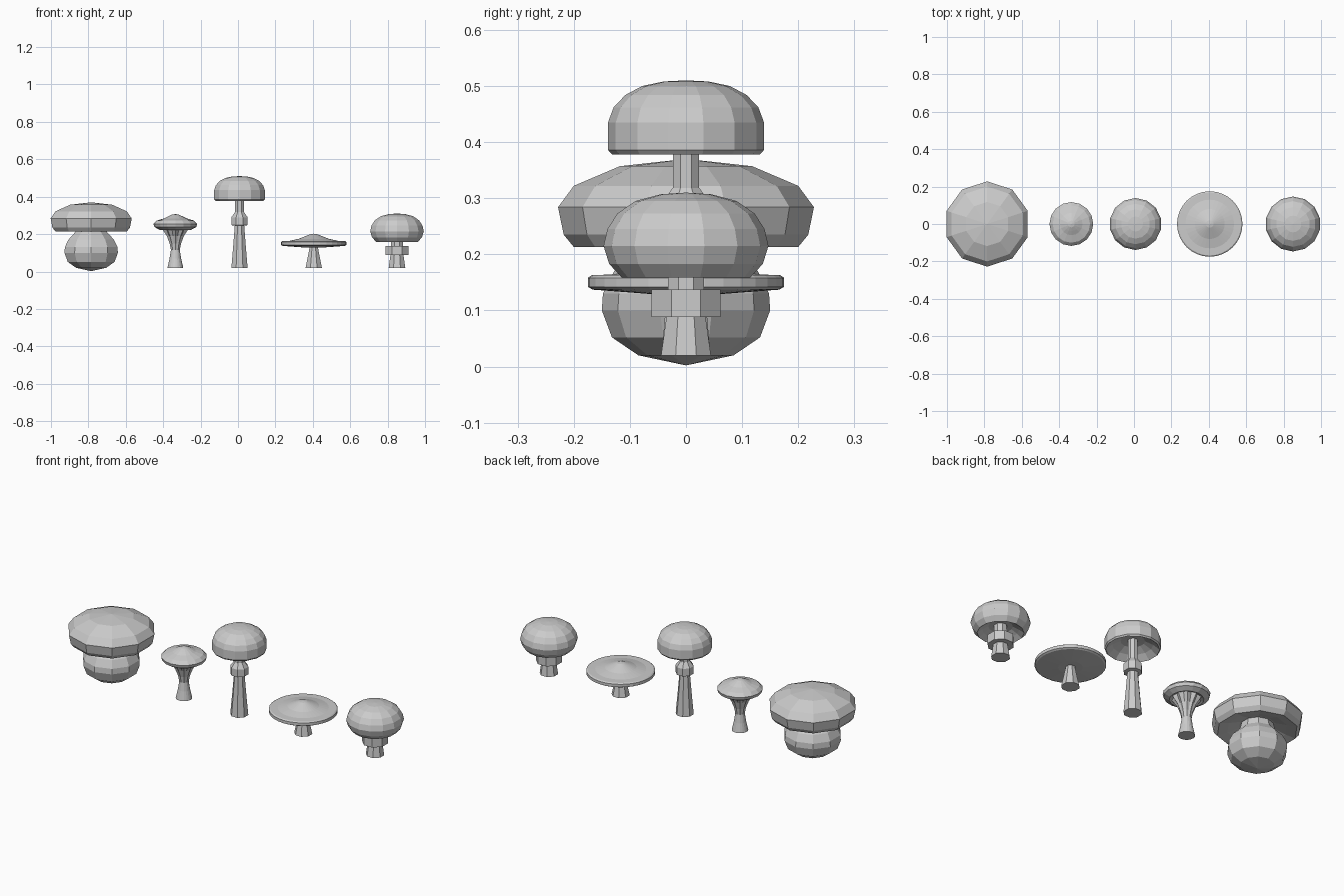
import bpy, bmesh, math


def lathe(name, x, profile, sides, turn=0.0, flute=0.0):
    """Revolve (radius, height) points; zero radius closes to a point."""
    bm = bmesh.new()
    rings = []
    for k, (r, z) in enumerate(profile):
        if r == 0:
            rings.append([bm.verts.new((0, 0, z))])
            continue
        ring = []
        for i in range(sides):
            a = math.pi / 2 + 2 * math.pi * (i + turn) / sides
            # optional gill flutes grow toward the top of the profile
            q = r * (1 - flute * (i % 2) * max(0, k - 1) / len(profile))
            ring.append(bm.verts.new((q * math.cos(a), q * math.sin(a), z)))
        rings.append(ring)
    for a, b in zip(rings, rings[1:]):
        for i in range(sides):
            j = (i + 1) % sides
            if len(a) == 1:
                bm.faces.new((a[0], b[j], b[i]))
            elif len(b) == 1:
                bm.faces.new((a[i], a[j], b[0]))
            else:
                bm.faces.new((a[i], a[j], b[j], b[i]))
    for ring in (rings[0], rings[-1]):
        if len(ring) > 1:
            bm.faces.new(ring)
    bmesh.ops.recalc_face_normals(bm, faces=bm.faces)
    me = bpy.data.meshes.new(name)
    bm.to_mesh(me)
    bm.free()
    ob = bpy.data.objects.new(name, me)
    ob.location.x = x
    bpy.context.collection.objects.link(ob)
    return ob


# Fat mushroom with a bulbous foot
X = -0.785
lathe("bulb_stem", X, [(0, 0.002), (0.085, 0.02), (0.132, 0.052), (0.15, 0.1), (0.148, 0.13),
                       (0.128, 0.17), (0.09, 0.21), (0.08, 0.25)], 10)
lathe("bulb_cap", X, [(0, 0.25), (0.09, 0.245), (0.15, 0.225), (0.2, 0.213), (0.218, 0.235), (0.228, 0.284),
                      (0.2, 0.322), (0.118, 0.357), (0, 0.37)], 10)

# Small mushroom with a flared, gilled stem
X = -0.335
lathe("gill_stem", X, [(0.042, 0.02), (0.031, 0.07), (0.025, 0.115), (0.032, 0.15),
                       (0.048, 0.19), (0.072, 0.225), (0.08, 0.235)], 20, flute=0.35)
lathe("gill_cap", X, [(0, 0.24), (0.06, 0.235), (0.085, 0.223), (0.112, 0.238), (0.117, 0.255),
                      (0.1, 0.272), (0.06, 0.284), (0.038, 0.295), (0.018, 0.304), (0, 0.307)], 16)

# Tall mushroom with a collar and a hollow dome
X = 0.008
lathe("tall_stem", X, [(0.047, 0.02), (0.037, 0.13), (0.027, 0.25), (0.025, 0.31), (0.025, 0.43)], 8, 0.5)
lathe("tall_collar", X, [(0.03, 0.245), (0.047, 0.248), (0.047, 0.29), (0.026, 0.318)], 8, 0.5)
lathe("tall_cap", X, [(0, 0.43), (0.06, 0.425), (0.1, 0.405), (0.132, 0.378), (0.139, 0.386), (0.139, 0.435),
                      (0.129, 0.462), (0.108, 0.484), (0.078, 0.5), (0.04, 0.508), (0, 0.51)], 14)

# Wide flat mushroom
X = 0.405
lathe("flat_stem", X, [(0.047, 0.02), (0.034, 0.08), (0.022, 0.14)], 8, 0.5)
lathe("flat_cap", X, [(0, 0.13), (0.06, 0.129), (0.166, 0.137), (0.175, 0.142), (0.175, 0.158),
                      (0.168, 0.163), (0.13, 0.164), (0.08, 0.175), (0.04, 0.191),
                      (0.02, 0.199), (0, 0.202)], 32)

# Round mushroom with a thick ring
X = 0.85
lathe("round_stem", X, [(0.048, 0.02), (0.036, 0.1), (0.033, 0.2)], 8, 0.5)
lathe("round_ring", X, [(0.03, 0.088), (0.067, 0.088), (0.067, 0.137), (0.03, 0.137)], 8, 0.5)
lathe("round_cap", X, [(0, 0.2), (0.06, 0.195), (0.09, 0.178), (0.115, 0.159), (0.137, 0.183), (0.147, 0.215),
                       (0.14, 0.245), (0.122, 0.273), (0.09, 0.295), (0.045, 0.307), (0, 0.31)], 14)
